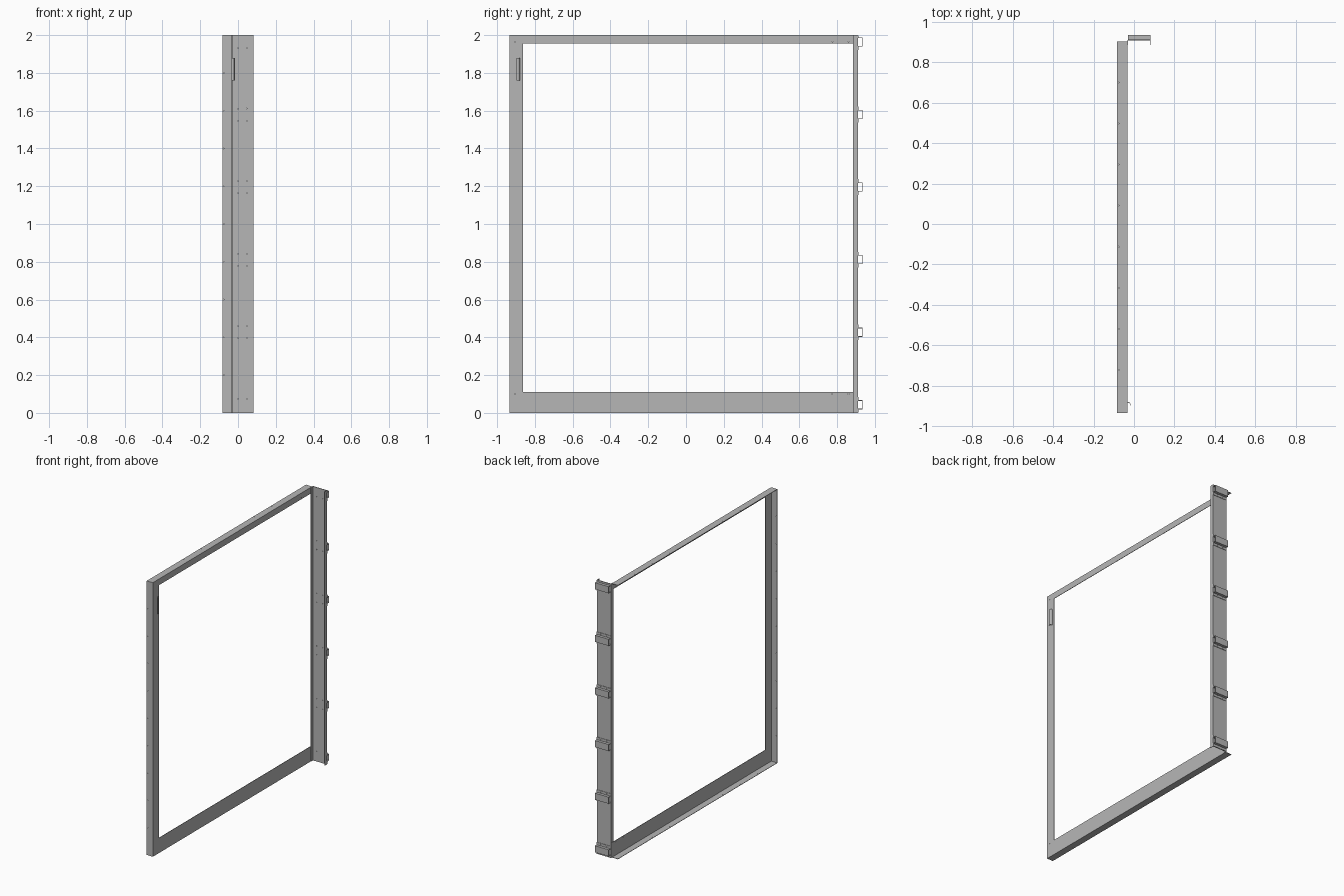
import bpy, bmesh
from mathutils import Matrix, Vector

if "Cube" in bpy.data.objects:
    bpy.data.objects.remove(bpy.data.objects["Cube"])

T = 0.003          # sheet thickness
H = T / 2
BACK, WEB, FRONT = -0.083, -0.033, 0.0815

steel = bpy.data.materials.new("dark_grey_steel")
steel.diffuse_color = (0.47, 0.47, 0.47, 1)
steel.use_nodes = True
steel.node_tree.nodes["Principled BSDF"].inputs["Base Color"].default_value = steel.diffuse_color


def make_object(name, bm):
    bmesh.ops.recalc_face_normals(bm, faces=bm.faces)
    me = bpy.data.meshes.new(name)
    bm.to_mesh(me)
    bm.free()
    me.materials.append(steel)
    ob = bpy.data.objects.new(name, me)
    bpy.context.collection.objects.link(ob)
    return ob


def thicken(ob):
    m = ob.modifiers.new("sheet", 'SOLIDIFY')
    m.thickness = T
    m.offset = 0
    m.use_even_offset = True


def fold(name, profile, axis, lo, hi):
    """Folded sheet: 2D profile (remaining axes in order) swept along one axis."""
    bm = bmesh.new()
    rows = []
    for end in (lo, hi):
        row = []
        for p in profile:
            co = list(p)
            co.insert(axis, end)
            row.append(bm.verts.new(co))
        rows.append(row)
    a, b = rows
    for i in range(len(profile) - 1):
        bm.faces.new((a[i], a[i + 1], b[i + 1], b[i]))
    ob = make_object(name, bm)
    thicken(ob)
    return ob


def drill(ob, holes):
    """Cut small round holes given as (point, axis letter)."""
    bm = bmesh.new()
    for p, ax in holes:
        d = Vector((ax == 'X', ax == 'Y', ax == 'Z'))
        rot = d.to_track_quat('Z', 'Y').to_matrix().to_4x4()
        bmesh.ops.create_cone(bm, cap_ends=True, segments=10, radius1=0.0022, radius2=0.0022,
                              depth=0.012, matrix=Matrix.Translation(p) @ rot)
    cutter = make_object(ob.name + "_cutter", bm)
    cutter.hide_render = True
    cutter.hide_viewport = True
    cutter.display_type = 'WIRE'
    m = ob.modifiers.new("holes", 'BOOLEAN')
    m.operation = 'DIFFERENCE'
    m.solver = 'EXACT'
    m.object = cutter


# Door frame: latch stile, top rail and bottom rail with folded outer edge
ys = [-0.935 + H, -0.863, 0.903]
zs = [H, 0.11, 1.955, 2 - H]
bm = bmesh.new()
for i in range(2):
    for j in range(3):
        if (i, j) == (1, 1):
            continue
        corners = [(ys[i], zs[j]), (ys[i + 1], zs[j]), (ys[i + 1], zs[j + 1]), (ys[i], zs[j + 1])]
        bm.faces.new([bm.verts.new((WEB - H, y, z)) for y, z in corners])
bmesh.ops.remove_doubles(bm, verts=bm.verts, dist=1e-5)


def outer(e):
    a, b = (v.co for v in e.verts)
    return any(abs(a[k] - c) < 1e-5 and abs(b[k] - c) < 1e-5
               for k, c in ((1, ys[0]), (2, zs[0]), (2, zs[-1])))


ret = bmesh.ops.extrude_edge_only(bm, edges=[e for e in bm.edges if outer(e)])
for g in ret['geom']:
    if isinstance(g, bmesh.types.BMVert):
        g.co.x = BACK
frame = make_object("door_frame", bm)
thicken(frame)

# Fixing holes along the folded edges and at the frame corners
holes = [((-0.075, ys[0], 0.2 * k), 'Y') for k in range(1, 10)]
for k in range(8):
    y = 0.7 - 0.203 * k
    holes += [((-0.075, y, zs[-1]), 'Z'), ((-0.075, y, zs[0]), 'Z')]
for y in (-0.905, 0.775, 0.86):
    holes += [((WEB - H, y, z), 'X') for z in (0.1, 1.965)]
drill(frame, holes)

# Finger pull: bent lip fixed near the opening, hollow towards the latch edge
fold("finger_pull", [(WEB, -0.881), (-0.026, -0.882), (-0.0205, -0.886), (-0.0185, -0.891),
                     (-0.0185, -0.897)], 2, 1.76, 1.88)

# Hinge-side post: shallow channel
PY = 0.911 - H
post = fold("hinge_post", [(WEB + H, 0.884), (WEB + H, PY), (FRONT - H, PY), (FRONT - H, 0.884)], 2, 0, 2)

# Mounting brackets: hat sections along the back of the post
centres = [0.043 + 0.384 * k for k in range(6)]
post_holes = []
for n, c in enumerate(centres):
    w, f = 0.0225, 0.042
    inner, face = 0.911 + H, 0.934 - H
    prof = [(inner, max(c - f, 0.001)), (inner, c - w), (face, c - w),
            (face, c + w), (inner, c + w), (inner, min(c + f, 1.999))]
    br = fold("mounting_bracket_%d" % (n + 1), prof, 0, WEB + T, FRONT)
    pts = [((x, 0.911, c + s), 'Y') for x in (0.0, 0.047) for s in (-0.032, 0.032)
           if 0.03 < c + s < 1.97]
    drill(br, pts)
    post_holes += pts
drill(post, post_holes)
